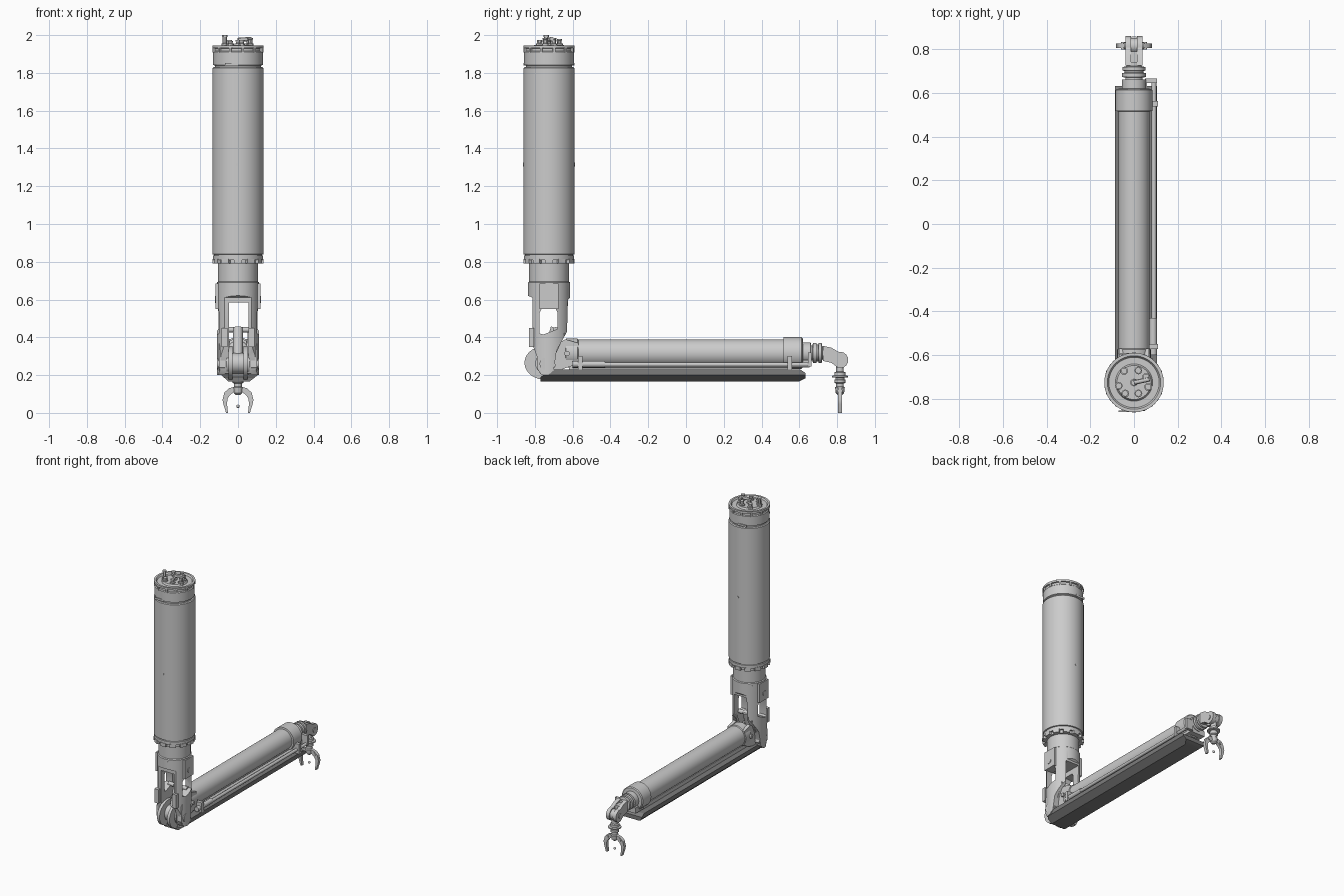
import bpy, bmesh, math
from mathutils import Vector, Matrix

CY = -0.725   # column axis (y)
AZ = 0.317    # arm axis (z)
DARK = bpy.data.materials.new("dark_grey")
DARK.diffuse_color = (0.2, 0.2, 0.2, 1)


def finish(name, bm):
    bmesh.ops.remove_doubles(bm, verts=bm.verts, dist=1e-5)
    bmesh.ops.recalc_face_normals(bm, faces=bm.faces)
    me = bpy.data.meshes.new(name)
    bm.to_mesh(me)
    bm.free()
    ob = bpy.data.objects.new(name, me)
    bpy.context.collection.objects.link(ob)
    return ob


def lathe(name, profile, origin=(0, 0, 0), axis=(0, 0, 1), seg=48):
    """Spin (radius, distance) pairs round an axis."""
    bm = bmesh.new()
    rot = Vector((0, 0, 1)).rotation_difference(Vector(axis)).to_matrix()
    rings = []
    for r, d in profile:
        rings.append([bm.verts.new(Vector(origin) + rot @ Vector((r * math.cos(a), r * math.sin(a), d)))
                      for a in (2 * math.pi * i / seg for i in range(seg))])
    for a, b in zip(rings, rings[1:]):
        for i in range(seg):
            bm.faces.new((a[i], a[(i + 1) % seg], b[(i + 1) % seg], b[i]))
    bm.faces.new(rings[0])
    bm.faces.new(rings[-1])
    return finish(name, bm)


def rod(name, p, q, r, seg=20):
    p, q = Vector(p), Vector(q)
    return lathe(name, [(r, 0), (r, (q - p).length)], p, (q - p).normalized(), seg)


def box(name, lo, hi, rot=0, pivot=(0, 0, 0)):
    bm = bmesh.new()
    bmesh.ops.create_cube(bm, size=1)
    lo, hi = Vector(lo), Vector(hi)
    for v in bm.verts:
        v.co = Vector([(lo[i] + hi[i]) / 2 + v.co[i] * (hi[i] - lo[i]) for i in range(3)])
    bmesh.ops.rotate(bm, verts=bm.verts, cent=pivot, matrix=Matrix.Rotation(rot, 3, 'Z'))
    return finish(name, bm)


def prism(name, plane, pts, a, b):
    """Extrude an outline: plane 'x' takes (y, z), plane 'y' takes (x, z)."""
    put = (lambda u, v, t: (t, u, v)) if plane == 'x' else (lambda u, v, t: (u, t, v))
    bm = bmesh.new()
    f = bm.faces.new([bm.verts.new(put(u, v, a)) for u, v in pts])
    ext = bmesh.ops.extrude_face_region(bm, geom=[f])
    move = Vector(put(0, 0, b - a))
    bmesh.ops.translate(bm, vec=move, verts=[g for g in ext['geom'] if isinstance(g, bmesh.types.BMVert)])
    return finish(name, bm)


def boolean(ob, cutter, op):
    m = ob.modifiers.new("cut", 'BOOLEAN')
    m.operation, m.object, m.solver = op, cutter, 'EXACT'
    bpy.context.view_layer.objects.active = ob
    bpy.ops.object.modifier_apply(modifier=m.name)
    bpy.data.objects.remove(cutter)


# Column: body, head ring, top flange with recessed plate
lathe("column_body", [(0.12, 0.79), (0.12, 0.81), (0.133, 0.81), (0.133, 0.832), (0.128, 0.834), (0.128, 0.838),
                      (0.136, 0.84), (0.136, 1.825), (0.13, 1.83), (0.122, 1.83), (0.122, 1.838), (0.132, 1.842),
                      (0.132, 1.91), (0.126, 1.915), (0.126, 1.93), (0.136, 1.932), (0.136, 1.946),
                      (0.122, 1.946), (0.115, 1.935), (0.085, 1.935), (0.078, 1.947)], (0, CY, 0), seg=64)
lathe("column_neck", [(0.1, 0.66), (0.112, 0.66), (0.112, 0.69), (0.106, 0.695), (0.106, 0.8)], (0, CY, 0))
for i in range(12):
    box("collar_tab", (0.115, CY - 0.021, 0.79), (0.136, CY + 0.021, 0.815), i * math.pi / 6, (0, CY, 0))
    box("flange_clip", (0.122, CY - 0.006, 1.908), (0.136, CY + 0.006, 1.935), i * math.pi / 6 + 0.2, (0, CY, 0))
for s in (-1, 1):
    rod("column_screw", (0, CY + s * 0.13, 1.315), (0, CY + s * 0.138, 1.315), 0.01)
    box("head_clip", (-0.07, CY + s * 0.128, 1.838), (0.0, CY + s * 0.135, 1.852))

# Connectors on the top plate
for x, y, top in ((-0.07, -0.74, 2.0), (-0.045, -0.672, 1.975), (0.02, -0.67, 1.98), (0.055, -0.7, 1.985),
                  (0.065, -0.745, 1.985), (-0.04, -0.775, 1.97), (0.02, -0.775, 1.975), (0, -0.725, 1.975)):
    lathe("connector", [(0.018, 1.93), (0.018, 1.955), (0.011, 1.957), (0.011, top - 0.01), (0.014, top - 0.009),
                        (0.014, top)], (x, y, 0), seg=12)
rod("cable_elbow", (0.0, -0.725, 1.975), (0.07, -0.71, 1.98), 0.011, 12)

# Fork: round shell trimmed to the side outline, then slotted and windowed
fork = lathe("fork", [(0.112, 0.18), (0.112, 0.675)], (0, CY, 0), seg=64)
boolean(fork, prism("fork_outline", 'x', [(-0.86, 0.7), (-0.86, 0.63), (-0.812, 0.61), (-0.812, 0.36), (-0.79, 0.3),
                    (-0.785, 0.23), (-0.765, 0.2), (-0.73, 0.2), (-0.70, 0.225), (-0.685, 0.33), (-0.63, 0.43),
                    (-0.625, 0.6), (-0.59, 0.63), (-0.59, 0.7)], -0.2, 0.2), 'INTERSECT')
boolean(fork, box("slot", (-0.048, -1, 0.1), (0.056, -0.4, 0.585)), 'DIFFERENCE')
boolean(fork, prism("window", 'x', [(-0.775, 0.42), (-0.755, 0.415), (-0.68, 0.445), (-0.68, 0.53), (-0.69, 0.55),
                    (-0.765, 0.55), (-0.775, 0.53)], -0.2, 0.2), 'DIFFERENCE')
for s in (-1, 1):
    box("fork_bracket", (s * 0.11 - 0.008, CY - 0.05, 0.55), (s * 0.11 + 0.008, CY + 0.05, 0.685))
    rod("fork_pin", (s * 0.09, -0.727, 0.6), (s * 0.122, -0.727, 0.6), 0.018)
    rod("elbow_cap", (s * 0.06, -0.743, 0.26), (s * 0.11, -0.743, 0.26), 0.032, 32)
    box("fork_edge_bar", (s * 0.072 - 0.016, -0.832, 0.35), (s * 0.072 + 0.016, -0.806, 0.45))
    # Knuckle plates joining the arm to the elbow
    prism("knuckle_plate", 'x', [(-0.775, 0.21), (-0.73, 0.205), (-0.60, 0.25), (-0.57, 0.27), (-0.57, 0.37),
                                 (-0.64, 0.39), (-0.70, 0.35), (-0.78, 0.30)], s * 0.045, s * 0.068)
    prism("slanted_strut", 'x', [(-0.70, 0.33), (-0.685, 0.32), (-0.64, 0.42), (-0.655, 0.43)], s * 0.05, s * 0.08)
    rod("knuckle_bolt", (s * 0.06, -0.63, 0.315), (s * 0.088, -0.63, 0.315), 0.014, 12)
    prism("outer_plate", 'x', [(-0.79, 0.24), (-0.76, 0.2), (-0.72, 0.2), (-0.69, 0.25), (-0.71, 0.34),
                               (-0.76, 0.4), (-0.785, 0.35)], s * 0.07, s * 0.1)

# Elbow drum: lobed disc pair with a hub between
lobe = [(-0.745 + 0.11 * math.cos(a), 0.265 + 0.09 * math.sin(a))
        for a in (math.radians(75 + i * 11) for i in range(18))]
for a, b in ((-0.05, -0.03), (0.03, 0.05)):
    prism("elbow_lobe", 'x', lobe + [(-0.70, 0.23), (-0.69, 0.31)], a, b)
rod("elbow_hub", (-0.06, -0.743, 0.262), (0.06, -0.743, 0.262), 0.055, 32)
rod("elbow_actuator", (0, -0.745, 0.27), (0, -0.69, 0.45), 0.026)
rod("actuator_cross_pin", (-0.07, -0.69, 0.44), (0.08, -0.69, 0.44), 0.014)

# Arm barrel and end collar
lathe("arm_barrel", [(0.045, -0.66), (0.06, -0.65), (0.064, -0.64), (0.077, -0.635), (0.077, -0.575), (0.072, -0.57),
                     (0.072, 0.525)], (0, 0, AZ), (0, 1, 0))
lathe("arm_collar", [(0.072, 0.515), (0.084, 0.517), (0.084, 0.612), (0.078, 0.618), (0.056, 0.62), (0.056, 0.66),
                     (0.04, 0.662), (0.04, 0.67), (0.054, 0.672), (0.054, 0.69), (0.044, 0.692), (0.044, 0.7),
                     (0.052, 0.702), (0.052, 0.718), (0.035, 0.722), (0.035, 0.74)], (0, 0, AZ), (0, 1, 0))
box("wrist_foot", (-0.055, 0.56, 0.24), (0.06, 0.655, 0.28))

# Side pipe with its sleeve, clamps and end hook
rod("side_pipe", (0.091, -0.6, 0.256), (0.091, 0.66, 0.256), 0.011)
rod("side_pipe_sleeve", (0.088, -0.6, 0.258), (0.088, -0.43, 0.258), 0.017)
rod("inner_pipe", (0.055, -0.6, 0.247), (0.055, 0.54, 0.247), 0.01)
box("pipe_hook", (0.05, 0.645, 0.245), (0.105, 0.665, 0.32))
for y in (-0.56, 0.55):
    box("pipe_clamp", (0.05, y - 0.012, 0.23), (0.11, y + 0.012, 0.3))
box("arm_rail", (-0.045, -0.62, 0.222), (0.045, 0.56, 0.256))

# Keel tray below the arm
tray = prism("keel_tray", 'x', [(-0.77, 0.165), (0.595, 0.165), (0.632, 0.183), (0.632, 0.212), (0.605, 0.23),
                                (-0.73, 0.23), (-0.755, 0.2), (-0.77, 0.19)], -0.15, 0.15)
boolean(tray, prism("tray_section", 'y', [(-0.05, 0.1), (-0.05, 0.165), (-0.088, 0.2), (-0.088, 0.3), (0.105, 0.3),
                                          (0.105, 0.2), (0.06, 0.165), (0.06, 0.1)], -1, 1), 'INTERSECT')
tray.data.materials.clear()
tray.data.materials.append(DARK)

# Wrist link: two bent plates around a knuckle
bend = [(0.815 + 0.044 * math.cos(a), 0.28 + 0.044 * math.sin(a))
        for a in (math.radians(100 - i * 20) for i in range(11))]
for a, b in ((-0.04, -0.014), (0.014, 0.04)):
    prism("wrist_plate", 'x', [(0.725, 0.275), (0.725, 0.355), (0.77, 0.345)] + bend + [(0.77, 0.265)], a, b)
rod("wrist_knuckle", (-0.03, 0.815, 0.28), (0.03, 0.815, 0.28), 0.036, 32)
rod("wrist_pin", (-0.045, 0.815, 0.28), (0.045, 0.815, 0.28), 0.016)
box("wrist_core", (-0.02, 0.73, 0.285), (0.02, 0.79, 0.335))

# Gripper: body, flange, two hooked fingers and the target bead
lathe("gripper_body", [(0.012, 0.095), (0.022, 0.105), (0.026, 0.135), (0.02, 0.14), (0.02, 0.155), (0.029, 0.16),
                       (0.029, 0.175), (0.024, 0.178), (0.024, 0.186), (0.043, 0.188), (0.043, 0.196), (0.03, 0.198),
                       (0.03, 0.215), (0.02, 0.218), (0.02, 0.26)], (0, 0.815, 0), seg=32)
for s in (-1, 1):
    prism("gripper_finger", 'y', [(s * x, z) for x, z in ((0.015, 0.14), (0.048, 0.13), (0.072, 0.108), (0.082, 0.07),
          (0.077, 0.045), (0.063, 0.0), (0.053, 0.0), (0.058, 0.045), (0.056, 0.075), (0.042, 0.095), (0.015, 0.115))],
          0.804, 0.826)
    rod("finger_pivot", (s * 0.05, 0.798, 0.112), (s * 0.05, 0.832, 0.112), 0.01, 12)
bead = bmesh.new()
bmesh.ops.create_uvsphere(bead, u_segments=16, v_segments=8, radius=0.009, matrix=Matrix.Translation((0, 0.815, 0.035)))
finish("target_bead", bead)

# Smooth shading with sharp edges kept
bpy.ops.object.select_all(action='SELECT')
bpy.context.view_layer.objects.active = tray
bpy.ops.object.shade_smooth_by_angle(angle=math.radians(30))
